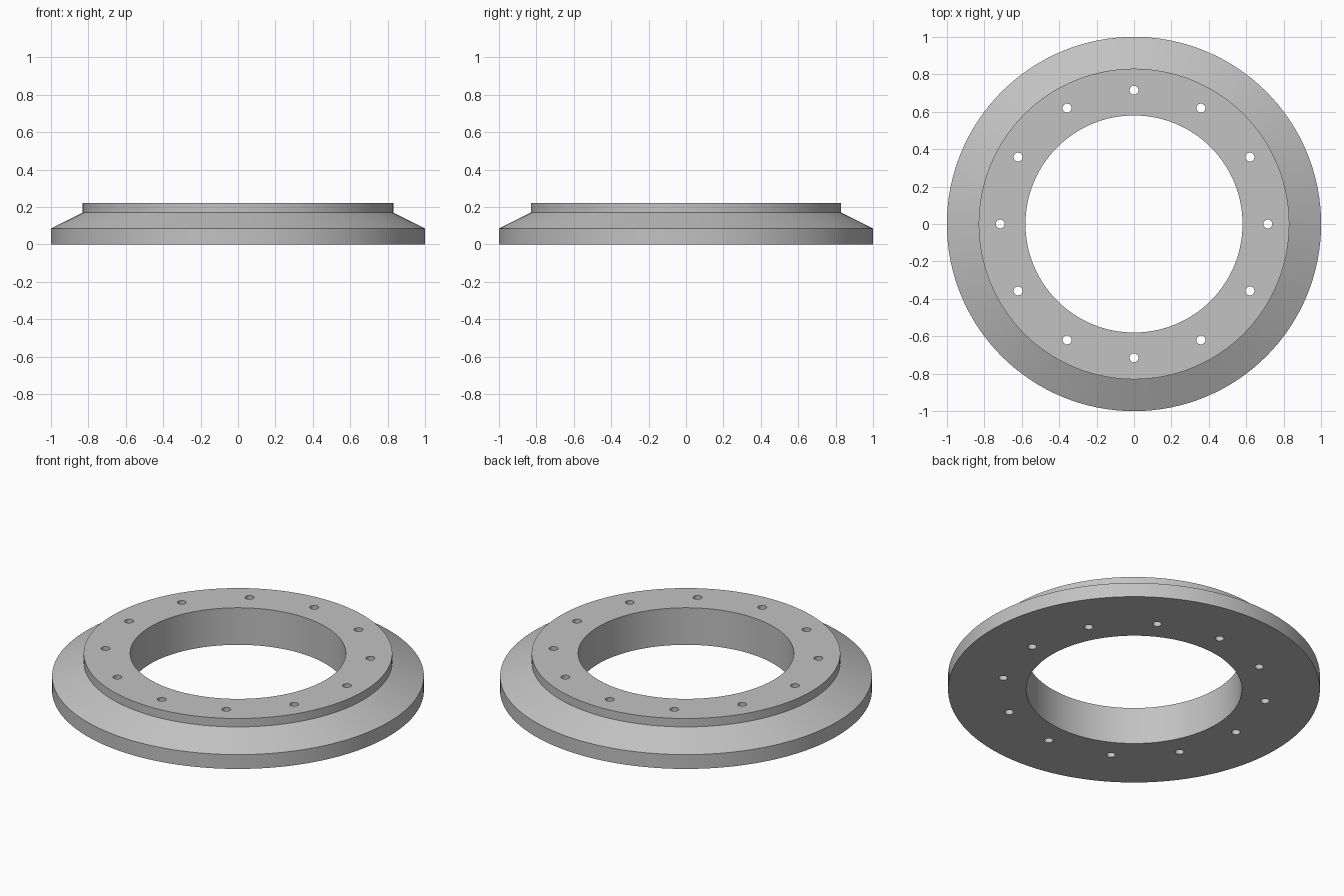
import bpy, bmesh, math
from mathutils import Matrix

if "Cube" in bpy.data.objects:
    bpy.data.objects.remove(bpy.data.objects["Cube"])

SEG = 128
HOLES = 12
HOLE_CIRCLE = 0.715
HOLE_RADIUS = 0.024

# Closed cross-section of the ring as (radius, height)
PROFILE = [(0.58, 0.0), (1.0, 0.0), (1.0, 0.085), (0.83, 0.17), (0.83, 0.22), (0.58, 0.22)]

grey = bpy.data.materials.new("light grey metal")
grey.diffuse_color = (0.54, 0.54, 0.54, 1)
grey.use_nodes = True
grey.node_tree.nodes["Principled BSDF"].inputs["Base Color"].default_value = grey.diffuse_color


def make_object(name, bm):
    bmesh.ops.recalc_face_normals(bm, faces=bm.faces)
    mesh = bpy.data.meshes.new(name)
    bm.to_mesh(mesh)
    bm.free()
    mesh.materials.append(grey)
    obj = bpy.data.objects.new(name, mesh)
    bpy.context.collection.objects.link(obj)
    return obj


# Flange ring: the cross-section turned about z
bm = bmesh.new()
loops = []
for i in range(SEG):
    a = 2 * math.pi * i / SEG
    loops.append([bm.verts.new((r * math.cos(a), r * math.sin(a), z)) for r, z in PROFILE])
n = len(PROFILE)
for i in range(SEG):
    p, q = loops[i], loops[(i + 1) % SEG]
    for j in range(n):
        k = (j + 1) % n
        bm.faces.new((p[j], q[j], q[k], p[k]))
ring = make_object("flange_ring", bm)

# Bolt hole cutters: a circle of upright cylinders
bm = bmesh.new()
for i in range(HOLES):
    a = 2 * math.pi * i / HOLES
    place = Matrix.Translation((HOLE_CIRCLE * math.cos(a), HOLE_CIRCLE * math.sin(a), 0.11))
    bmesh.ops.create_cone(bm, cap_ends=True, segments=24, radius1=HOLE_RADIUS,
                          radius2=HOLE_RADIUS, depth=0.5, matrix=place)
cutter = make_object("bolt_hole_cutter", bm)
cutter.hide_render = True

# Drill the holes through the ring
drill = ring.modifiers.new("bolt_holes", 'BOOLEAN')
drill.operation = 'DIFFERENCE'
drill.solver = 'EXACT'
drill.object = cutter
bpy.ops.object.select_all(action='DESELECT')
bpy.context.view_layer.objects.active = ring
ring.select_set(True)
bpy.ops.object.modifier_apply(modifier=drill.name)
bpy.data.objects.remove(cutter)

# Smooth round walls, sharp rims
bpy.ops.object.shade_smooth_by_angle(angle=math.radians(20))
